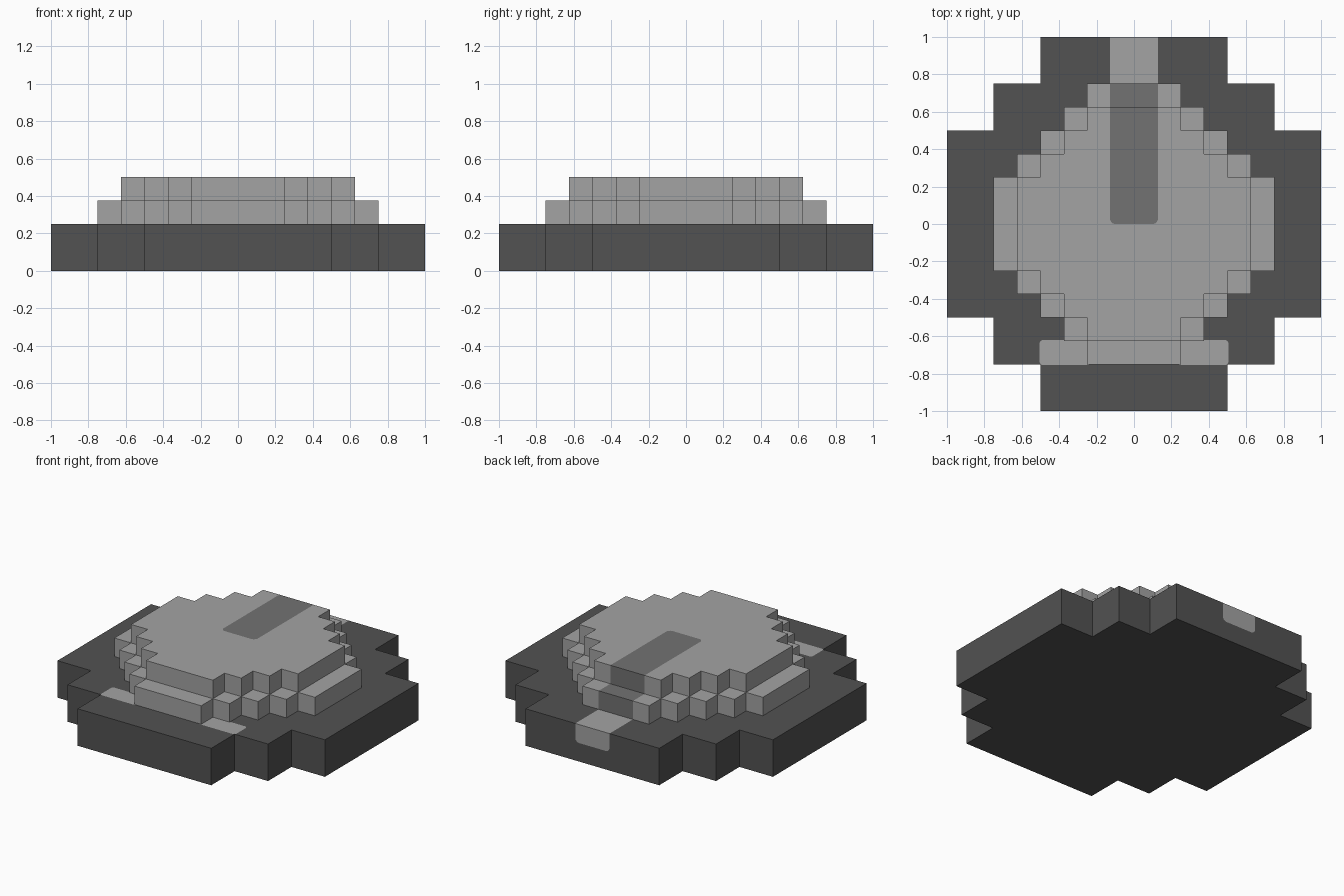
import bpy
import bmesh
import math
from mathutils import Vector

old = bpy.data.objects.get("Cube")
if old:
    bpy.data.objects.remove(old, do_unlink=True)


def make_material(name, v):
    mat = bpy.data.materials.new(name)
    mat.diffuse_color = (v, v, v, 1)
    mat.use_nodes = True
    node = next(n for n in mat.node_tree.nodes if n.type == 'BSDF_PRINCIPLED')
    node.inputs["Base Color"].default_value = (v, v, v, 1)
    node.inputs["Roughness"].default_value = 0.8
    return mat


DARK, LIGHT, GREY = 0, 1, 2
materials = [make_material("dark grey", 0.084),
             make_material("light grey", 0.366),
             make_material("mid grey", 0.168)]


def stepped_prism(corners, z0, z1, mat):
    """Extrude a stepped outline, given its first quadrant from +x to +y."""
    quad = []
    for i, (x, y) in enumerate(corners):
        if i:
            quad.append((x, corners[i - 1][1]))     # inner corner of the step
        quad.append((x, y))
    outline = quad + [(-x, y) for x, y in reversed(quad)]
    outline += [(-x, -y) for x, y in outline]
    bm = bmesh.new()
    bottom = bm.faces.new([bm.verts.new((x, y, z0)) for x, y in outline])
    top = bmesh.ops.extrude_face_region(bm, geom=[bottom], use_keep_orig=True)
    bmesh.ops.translate(bm, vec=(0, 0, z1 - z0),
                        verts=[g for g in top["geom"] if isinstance(g, bmesh.types.BMVert)])
    bmesh.ops.recalc_face_normals(bm, faces=bm.faces)
    for f in bm.faces:
        f.material_index = mat
    return bm


def round_corner(axis_a, axis_b, corner, r=0.03):
    """Planes tangent to a rounded corner between two outward directions."""
    a, b = Vector(axis_a), Vector(axis_b)
    centre = Vector(corner) - (a + b) * r
    normals = [a * math.cos(t) + b * math.sin(t)
               for t in (math.radians(d) for d in (22.5, 45, 67.5))]
    return [(centre + n * r, n) for n in normals]


def paint(bm, direction, planes, mat):
    """Cut the region inside all planes out of the faces looking one way and colour it."""
    d = Vector(direction)
    faces = [f for f in bm.faces if f.normal.dot(d) > 0.9]
    for co, no in planes:
        co, no = Vector(co), Vector(no)
        edges = {e for f in faces for e in f.edges}
        verts = {v for f in faces for v in f.verts}
        cut = bmesh.ops.bisect_plane(bm, geom=faces + list(edges) + list(verts),
                                     dist=1e-5, plane_co=co, plane_no=no)
        faces = [g for g in cut["geom"] if isinstance(g, bmesh.types.BMFace)
                 and (g.calc_center_median() - co).dot(no) < 0]
        if not faces:
            return
    for f in faces:
        f.material_index = mat


def finish(bm, name):
    bm.normal_update()
    mesh = bpy.data.meshes.new(name)
    bm.to_mesh(mesh)
    bm.free()
    for m in materials:
        mesh.materials.append(m)
    obj = bpy.data.objects.new(name, mesh)
    bpy.context.collection.objects.link(obj)
    return obj


UP, BACK, FRONT, DOWN = (0, 0, 1), (0, 1, 0), (0, -1, 0), (0, 0, -1)
LEFT, RIGHT = (1, 0, 0), (-1, 0, 0)
W = 0.128                                           # half width of the stripe
sides = [((W, 0, 0), LEFT), ((-W, 0, 0), RIGHT)]

# Wide dark base
base = stepped_prism([(1, 0.5), (0.75, 0.75), (0.5, 1)], 0, 0.25, DARK)
# light stripe over the back rim
paint(base, UP, [((0, 0.74, 0), FRONT)] + sides, LIGHT)
paint(base, BACK, [((0, 0.9, 0), FRONT), ((0, 0, 0.125), DOWN)] + sides
      + round_corner(LEFT, DOWN, (W, 1, 0.125))
      + round_corner(RIGHT, DOWN, (-W, 1, 0.125)), LIGHT)
# two light patches beside the front of the raised tier
for s in (1, -1):
    out = (s, 0, 0)
    paint(base, UP, [((0, -0.755, 0), FRONT), ((0, -0.62, 0), BACK),
                     ((s * 0.505, 0, 0), out), ((s * 0.24, 0, 0), (-s, 0, 0))]
          + round_corner(out, FRONT, (s * 0.505, -0.755, 0.25), 0.02)
          + round_corner(out, BACK, (s * 0.505, -0.62, 0.25), 0.02), LIGHT)
finish(base, "base")

# Two light tiers sharing one grey stripe that runs from the middle to the back
stripe = ([((0, 0, 0), FRONT)] + sides
          + round_corner(LEFT, FRONT, (W, 0, 0))
          + round_corner(RIGHT, FRONT, (-W, 0, 0)))
tiers = [("lower_tier", 0.25, 0.375,
          [(0.75, 0.25), (0.625, 0.375), (0.5, 0.5), (0.375, 0.625), (0.25, 0.75)]),
         ("upper_tier", 0.375, 0.5,
          [(0.625, 0.25), (0.5, 0.375), (0.375, 0.5), (0.25, 0.625)])]
for name, z0, z1, corners in tiers:
    tier = stepped_prism(corners, z0, z1, LIGHT)
    for direction in (UP, BACK):
        paint(tier, direction, stripe, GREY)
    finish(tier, name)
